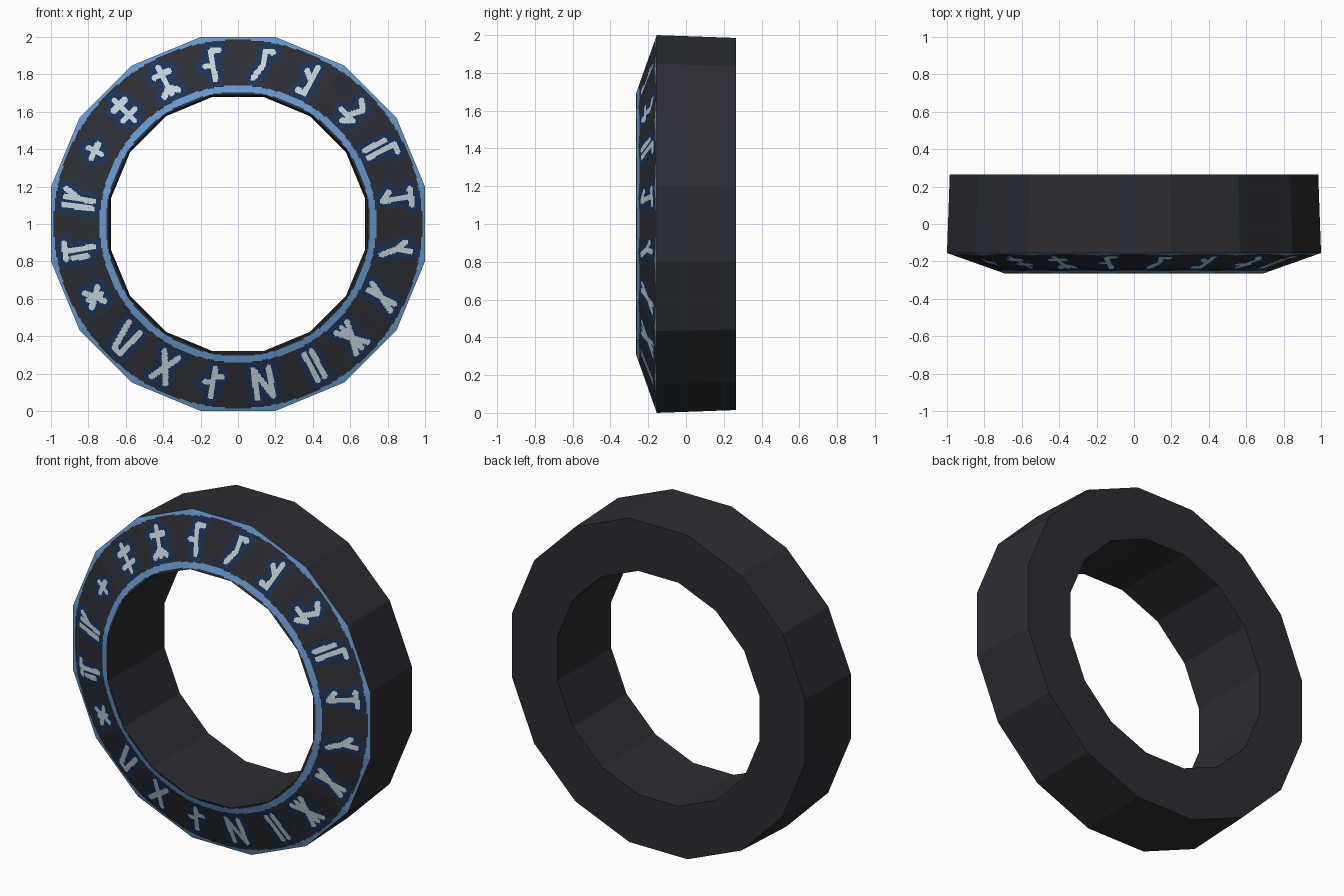
import bpy, math
from mathutils import Vector

if "Cube" in bpy.data.objects:
    bpy.data.objects.remove(bpy.data.objects["Cube"])

SIDES, COLS, ROWS = 16, 50, 44
MARKS = 20
STEP = 2 * math.pi / SIDES


def material(name, rgb):
    m = bpy.data.materials.new(name)
    m.diffuse_color = (*rgb, 1)
    m.use_nodes = True
    m.node_tree.nodes["Principled BSDF"].inputs["Base Color"].default_value = m.diffuse_color
    return m


CHARCOAL = material("charcoal", (0.026, 0.027, 0.034))
BLUE = material("rim_blue", (0.135, 0.32, 0.63))
PALE = material("pale_mark", (0.56, 0.67, 0.72))
NAVY = material("navy_halo", (0.0116, 0.032, 0.092))


def corner(i, apothem, y):
    """Corner i of a 16-sided ring with a flat on top, clockwise from the front."""
    a = (i - 0.5) * STEP
    r = apothem / math.cos(STEP / 2)
    return Vector((r * math.sin(a), y, 1 + r * math.cos(a)))


def build(name, verts, faces, mats, indices=None):
    me = bpy.data.meshes.new(name)
    me.from_pydata(verts, [], faces)
    for m in mats:
        me.materials.append(m)
    if indices:
        me.polygons.foreach_set("material_index", indices)
    me.update()
    ob = bpy.data.objects.new(name, me)
    bpy.context.collection.objects.link(ob)
    return ob


# Ring body: outer wall, back and hole wall
PROFILE = [(1.0, -0.155), (0.985, 0.265), (0.68, 0.265), (0.69, -0.265)]
verts = [corner(i, a, y) for i in range(SIDES) for a, y in PROFILE]
faces = []
for i in range(SIDES):
    p, q = i * 4, ((i + 1) % SIDES) * 4
    for k in range(3):
        faces.append((p + k, q + k, q + k + 1, p + k + 1))
build("ring_body", verts, faces, [CHARCOAL])

# Abstract marks: strokes between the points a..o of a 3 x 5 grid, clockwise from the top
STROKES = [
    "bh hm bc", "bn dh mn", "bf fk jl ln", "dm bn bc", "ac bn jn",
    "bh dh ho", "bh hm hn hc", "ao cm bn", "am bn", "am co ao",
    "bn jk hi", "ah ch hm ho", "am bo ab", "dl jf ek", "ac bn dj",
    "am bn ch", "ek gi", "bn df jl", "bn df km ko", "bn bc gh",
]


def grid_point(c):
    row, col = divmod(ord(c) - ord("a"), 3)
    return Vector(((col - 1) * 0.042, (2 - row) * 0.038))


MARK_LINES = [[(grid_point(s[0]), grid_point(s[1])) for s in m.split()] for m in STROKES]


def distance(p, a, b):
    d = b - a
    t = max(0, min(1, (p - a).dot(d) / d.length_squared))
    return (p - a - d * t).length


def colour(x, z):
    """0 charcoal, 1 rim blue, 2 mark, 3 halo"""
    r = math.hypot(x, z)
    if r > 0.985 or 0.706 < r < 0.74:
        return 1
    if r < 0.706:
        return 0
    turn = math.atan2(x, z) % (2 * math.pi)
    k = int(turn / (2 * math.pi) * MARKS) % MARKS
    off = turn - (k + 0.5) * 2 * math.pi / MARKS
    p = Vector((r * math.sin(off), r * math.cos(off) - 0.86))
    d = min(distance(p, a, b) for a, b in MARK_LINES[k])
    return 2 if d < 0.0155 else 3 if d < 0.046 else 0


# Sloping front: flat facets cut finely so rims and marks are coloured by rule
verts, faces, indices = [], [], []
for i in range(SIDES):
    base = len(verts)
    for row in range(ROWS + 1):
        t = row / ROWS
        a, y = 0.69 + 0.31 * t, -0.265 + 0.11 * t
        p, q = corner(i, a, y), corner(i + 1, a, y)
        verts += [p.lerp(q, c / COLS) for c in range(COLS + 1)]
    for row in range(ROWS):
        for c in range(COLS):
            v = base + row * (COLS + 1) + c
            f = (v, v + 1, v + COLS + 2, v + COLS + 1)
            mid = (verts[f[0]] + verts[f[2]]) / 2
            faces.append(f)
            indices.append(colour(mid.x, mid.z - 1))
build("marked_front", verts, faces, [CHARCOAL, BLUE, PALE, NAVY], indices)
